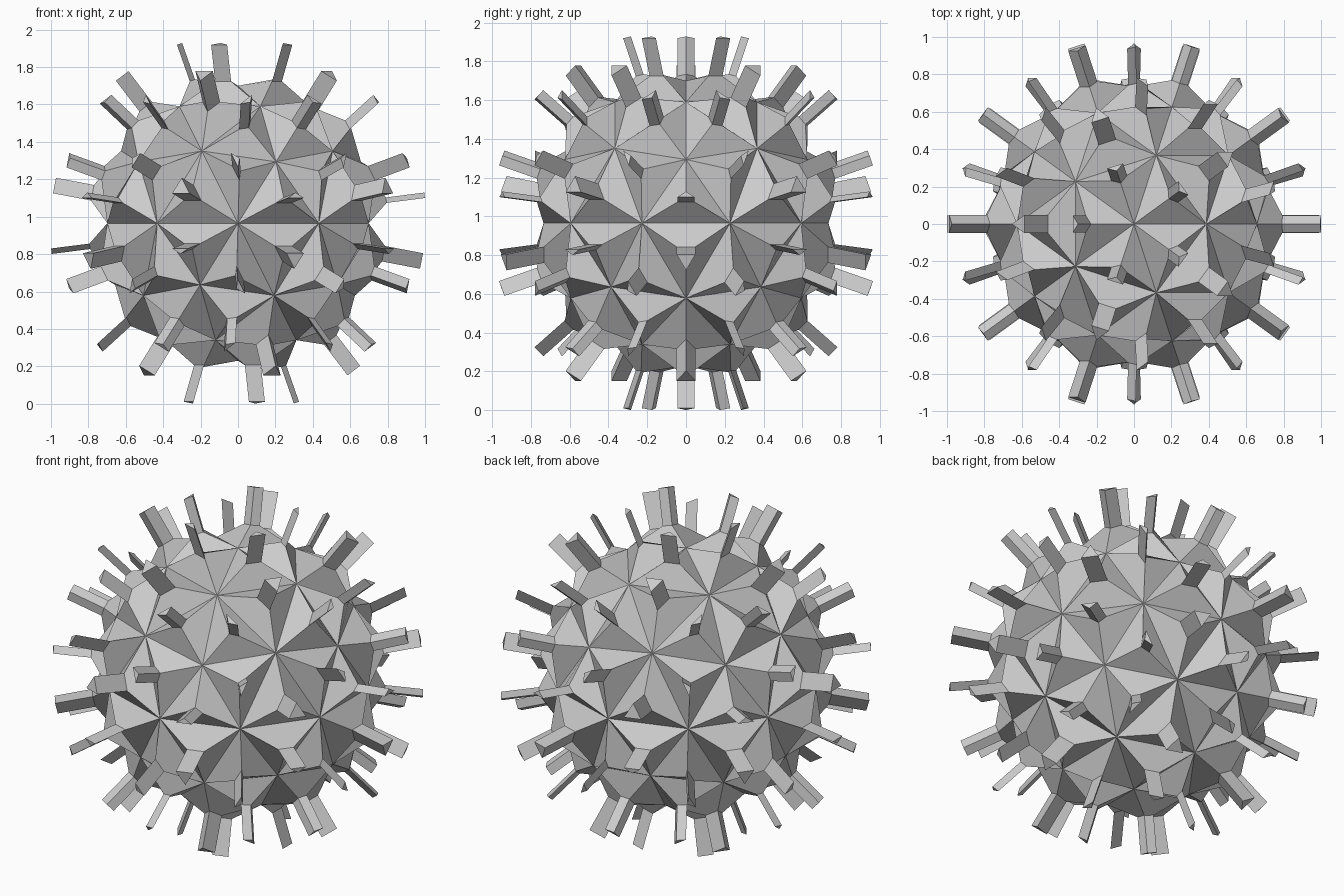
import bpy
import bmesh
from mathutils import Vector

RADIUS = 0.735        # pits at the sphere's corners
INSET = 0.206         # how far each corner slides towards its face centre
BUMP = 0.108          # height of the faceted bumps
SPIKE = 0.207         # length of the spikes
CENTRE = Vector((0, 0, 0.965))

cube = bpy.data.objects.get("Cube")
if cube:
    bpy.data.objects.remove(cube, do_unlink=True)

# Single grey material
grey = bpy.data.materials.new("plain grey")
grey.use_nodes = True
colour = (0.6, 0.6, 0.6, 1)
grey.diffuse_color = colour
shader = next(n for n in grey.node_tree.nodes if n.type == 'BSDF_PRINCIPLED')
shader.inputs["Base Color"].default_value = colour

# Faceted ball
bm = bmesh.new()
bmesh.ops.create_icosphere(bm, subdivisions=2, radius=RADIUS)
bm.normal_update()
caps = list(bm.faces)

# Bumps: every face shrinks to a small triangle and rises
bmesh.ops.inset_individual(bm, faces=caps, thickness=INSET, depth=BUMP,
                           use_even_offset=False)
bm.normal_update()

# Spikes: every small triangle is pulled straight out
bmesh.ops.inset_individual(bm, faces=caps, thickness=0, depth=SPIKE,
                           use_even_offset=False)
bmesh.ops.translate(bm, verts=bm.verts, vec=CENTRE)
bmesh.ops.recalc_face_normals(bm, faces=bm.faces)

mesh = bpy.data.meshes.new("spiked_ball")
bm.to_mesh(mesh)
bm.free()
mesh.materials.append(grey)
ball = bpy.data.objects.new("spiked_ball", mesh)
bpy.context.collection.objects.link(ball)
